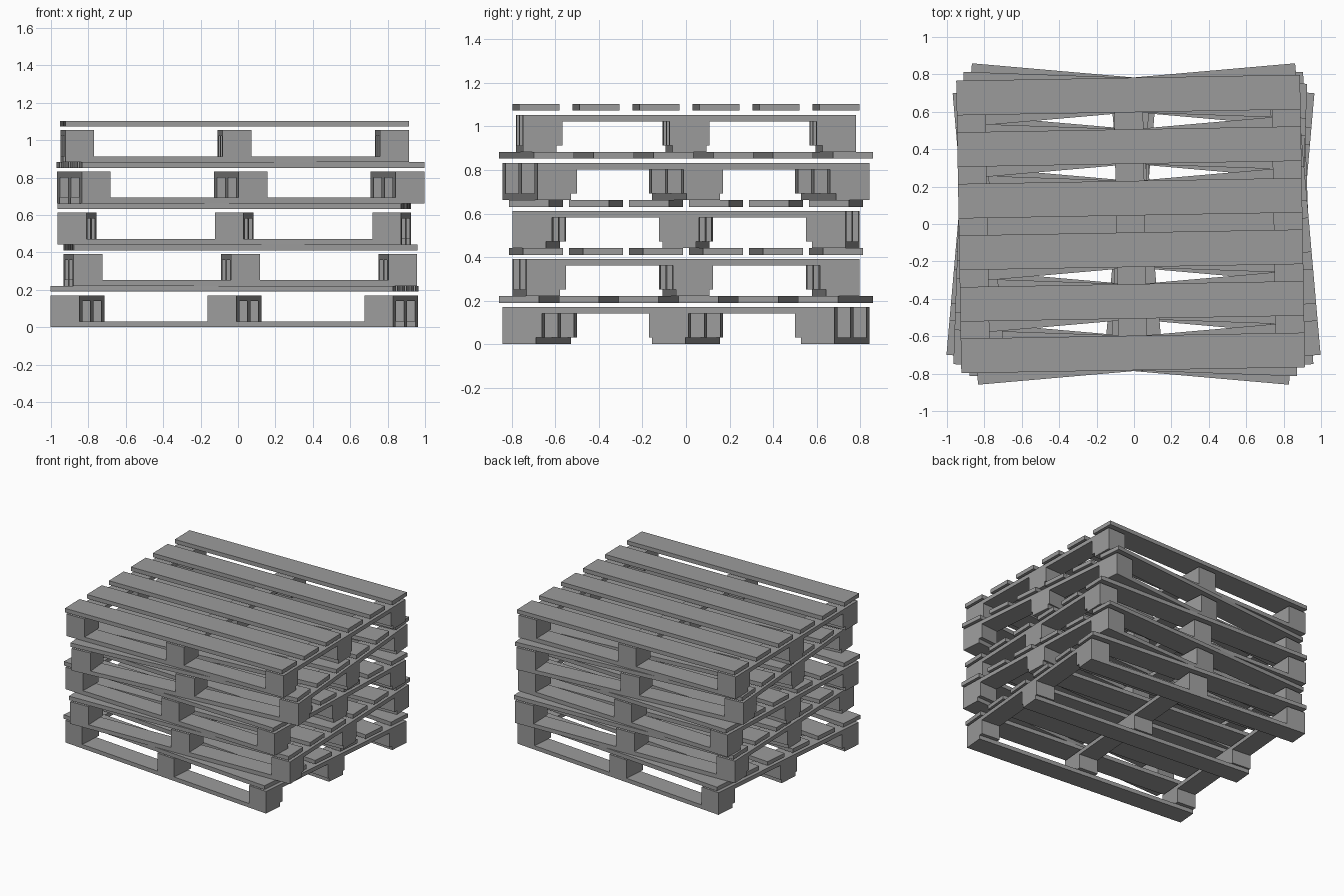
import bpy, bmesh, math
from mathutils import Matrix

if "Cube" in bpy.data.objects:
    bpy.data.objects.remove(bpy.data.objects["Cube"])

LENGTH = 1.838       # along x
BASE_DEPTH = 1.53    # stringers, blocks and bottom boards
DECK_DEPTH = 1.564   # top slats overhang slightly
PITCH = 0.2206       # height of one pallet
BEAM_W = 0.154
BLOCK_D = 0.182
SLAT_W = 0.185

wood = bpy.data.materials.new("weathered_grey")
wood.diffuse_color = (0.33, 0.33, 0.33, 1)
wood.use_nodes = True
wood.node_tree.nodes["Principled BSDF"].inputs["Base Color"].default_value = wood.diffuse_color


def boxes(name, items, place):
    """One object made of boxes given as (x, y, z0, size_x, size_y, size_z)."""
    bm = bmesh.new()
    for x, y, z, sx, sy, sz in items:
        m = Matrix.Translation((x, y, z + sz / 2)) @ Matrix.Diagonal((sx, sy, sz, 1))
        bmesh.ops.create_cube(bm, size=1, matrix=m)
    mesh = bpy.data.meshes.new(name)
    bm.to_mesh(mesh)
    bm.free()
    mesh.materials.append(wood)
    obj = bpy.data.objects.new(name, mesh)
    obj.matrix_world = place
    bpy.context.collection.objects.link(obj)


def pallet(n, angle, cx):
    place = Matrix.Translation((cx, 0, n * PITCH)) @ Matrix.Rotation(math.radians(angle), 4, 'Z')
    xs = [s * (LENGTH - BEAM_W) / 2 for s in (-1, 0, 1)]
    ys = [s * (BASE_DEPTH - BLOCK_D) / 2 for s in (-1, 0, 1)]
    board_ys = [s * (BASE_DEPTH - BEAM_W) / 2 for s in (-1, 0, 1)]
    step = (DECK_DEPTH - SLAT_W) / 5

    # three runners on the ground
    boxes(f"bottom_boards_{n + 1}",
          [(0, y, 0, LENGTH, BEAM_W, 0.031) for y in board_ys], place)
    # nine spacer blocks
    boxes(f"blocks_{n + 1}",
          [(x, y, 0.031, BEAM_W, BLOCK_D, 0.109) for x in xs for y in ys], place)
    # three cross stringers over the blocks
    boxes(f"stringers_{n + 1}",
          [(x, 0, 0.14, BEAM_W, BASE_DEPTH, 0.031) for x in xs], place)
    # six deck slats, set just above the stringers
    boxes(f"deck_slats_{n + 1}",
          [(0, -DECK_DEPTH / 2 + SLAT_W / 2 + i * step, 0.19, LENGTH, SLAT_W, PITCH - 0.19)
           for i in range(6)], place)


# stack of five, each turned a little
for n, (angle, cx) in enumerate([(-5, -0.019), (2, 0.013), (-2, -0.02), (5, 0.014), (1, -0.018)]):
    pallet(n, angle, cx)
